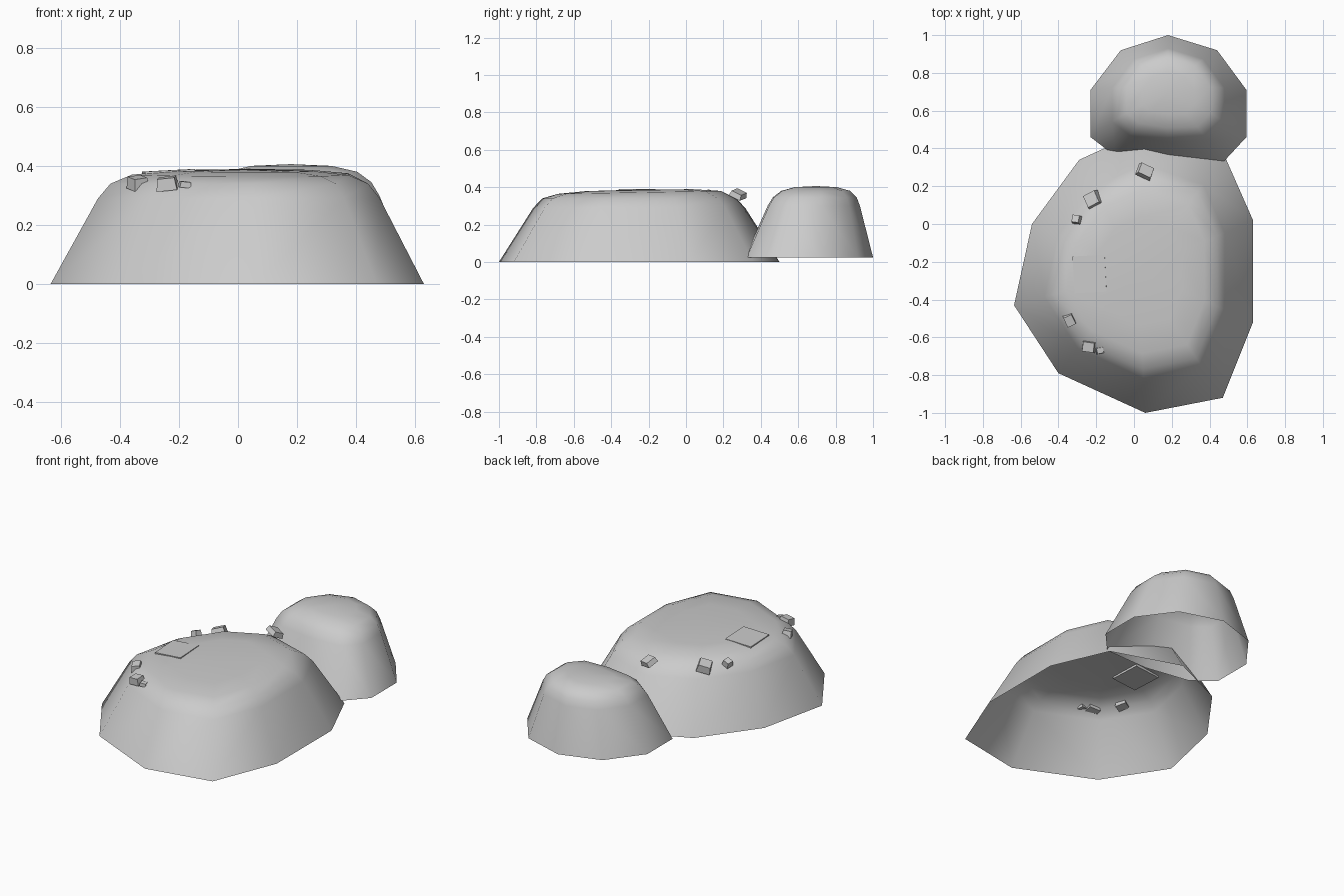
import bpy, bmesh, math
from mathutils import Vector, Euler

if "Cube" in bpy.data.objects:
    bpy.data.objects.remove(bpy.data.objects["Cube"])


def finish(name, bm, angle):
    bmesh.ops.recalc_face_normals(bm, faces=bm.faces)
    me = bpy.data.meshes.new(name)
    bm.to_mesh(me)
    bm.free()
    ob = bpy.data.objects.new(name, me)
    bpy.context.collection.objects.link(ob)
    bpy.ops.object.select_all(action='DESELECT')
    ob.select_set(True)
    bpy.context.view_layer.objects.active = ob
    bpy.ops.object.shade_smooth_by_angle(angle=math.radians(angle))
    return ob


def mound(name, outline, rings, centre, tilt, top):
    """Open-bottomed boulder: outline shrunk towards a centre, ring by ring.
    Each ring is (z, scale, y shift)."""
    bm = bmesh.new()
    c = Vector(centre)
    loops = []
    for z, s, dy in rings:
        loop = []
        for p in outline:
            q = c + (Vector(p) - c) * s
            lift = tilt * (q.y - c.y) if z > 0.36 else 0
            loop.append(bm.verts.new((q.x, q.y + dy, z + lift)))
        loops.append(loop)
    n = len(outline)
    for a, b in zip(loops, loops[1:]):
        for i in range(n):
            j = (i + 1) % n
            bm.faces.new((a[i], a[j], b[j], b[i]))
    tip = bm.verts.new((c.x, c.y + rings[-1][2], top))
    for i in range(n):
        bm.faces.new((loops[-1][i], loops[-1][(i + 1) % n], tip))
    return finish(name, bm, 60)


# large boulder
mound("large_boulder",
      [(.06, -1), (.47, -.92), (.63, -.52), (.63, .02), (.48, .36),
       (.06, .5), (-.29, .34), (-.54, 0), (-.635, -.43), (-.40, -.79)],
      [(0, 1, 0), (.29, .755, 0), (.34, .69, 0), (.372, .58, 0), (.384, .38, 0)],
      (0.02, -.25), .018, .387)

# small boulder behind it
mound("small_boulder",
      [(.18, 1), (.44, .92), (.595, .71), (.595, .46), (.47, .325),
       (.18, .315), (-.10, .36), (-.23, .46), (-.23, .71), (-.07, .92)],
      [(.025, 1, 0), (.30, .72, .025), (.345, .655, .03), (.38, .54, .035), (.40, .33, .035)],
      (.18, .66), 0, .406)


# small stone chips around the rim: location, size, rotation in degrees
chips = [((.06, .28, .362), (.085, .07, .03), (-25, 10, -25)),
         ((-.22, .13, .35), (.08, .08, .045), (-15, -15, 28)),
         ((-.305, .025, .352), (.045, .045, .035), (-10, -20, -8)),
         ((-.34, -.51, .342), (.055, .065, .04), (10, -8, 25)),
         ((-.24, -.65, .34), (.07, .06, .042), (8, -6, -8)),
         ((-.18, -.67, .337), (.04, .035, .02), (5, 5, 12)),
         # flat slab lying on the top
         ((-.235, -.265, .376), (.17, .195, .018), (0, -3, 3))]
for k, (loc, size, rot) in enumerate(chips):
    bm = bmesh.new()
    bmesh.ops.create_cube(bm, size=1)
    e = Euler([math.radians(a) for a in rot]).to_matrix()
    for v in bm.verts:
        taper = .85 if v.co.z > 0 and k < 6 else 1
        p = Vector((v.co.x * size[0] * taper, v.co.y * size[1] * taper, v.co.z * size[2]))
        v.co = e @ p + Vector(loc)
    finish("flat_slab" if k == 6 else f"stone_chip_{k + 1}", bm, 30)
